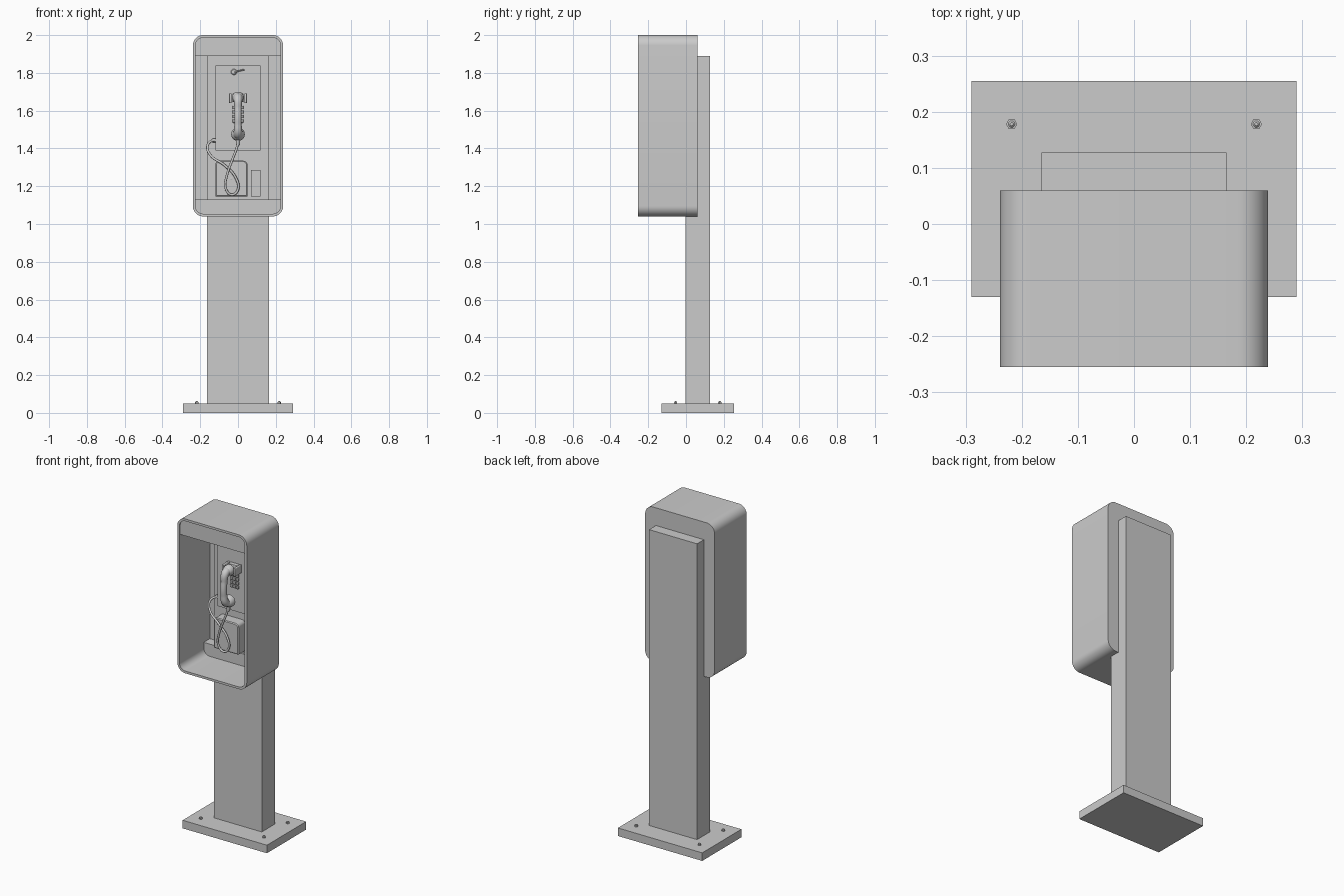
import bpy, bmesh, math
from mathutils import Matrix, Vector

if "Cube" in bpy.data.objects:
    bpy.data.objects.remove(bpy.data.objects["Cube"])


def finish(name, bm, smooth=True):
    bmesh.ops.recalc_face_normals(bm, faces=bm.faces)
    me = bpy.data.meshes.new(name)
    bm.to_mesh(me)
    bm.free()
    ob = bpy.data.objects.new(name, me)
    bpy.context.collection.objects.link(ob)
    bpy.ops.object.select_all(action='DESELECT')
    ob.select_set(True)
    bpy.context.view_layer.objects.active = ob
    if smooth:
        bpy.ops.object.shade_smooth_by_angle(angle=math.radians(35))
    return ob


def box(name, x0, x1, y0, y1, z0, z1, bevel=0):
    bm = bmesh.new()
    m = Matrix.Translation(((x0 + x1) / 2, (y0 + y1) / 2, (z0 + z1) / 2))
    bmesh.ops.create_cube(bm, size=1, matrix=m @ Matrix.Diagonal((x1 - x0, y1 - y0, z1 - z0, 1)))
    if bevel:
        bmesh.ops.bevel(bm, geom=bm.edges[:], offset=bevel, segments=3, profile=0.5, affect='EDGES')
    return finish(name, bm, bool(bevel))


def round_rect(x0, x1, z0, z1, radii, n=10):
    """Outline with radii for bottom-left, bottom-right, top-right, top-left."""
    pts = []
    for i, (x, z, sx, sz) in enumerate([(x0, z0, 1, 1), (x1, z0, -1, 1), (x1, z1, -1, -1), (x0, z1, 1, -1)]):
        r = radii[i]
        if not r:
            pts.append((x, z))
            continue
        for k in range(n + 1):
            a = math.pi * (1 + i / 2) + math.pi / 2 * k / n
            pts.append((x + sx * r + r * math.cos(a), z + sz * r + r * math.sin(a)))
    return pts


def loft(name, rings):
    """Join rings of (outline, y), capping the first and last."""
    bm = bmesh.new()
    loops = [[bm.verts.new((x, y, z)) for x, z in pts] for pts, y in rings]
    for a, b in zip(loops, loops[1:]):
        for i in range(len(a)):
            j = (i + 1) % len(a)
            bm.faces.new((a[i], a[j], b[j], b[i]))
    bm.faces.new(loops[0])
    bm.faces.new(loops[-1])
    return finish(name, bm)


def lathe(name, profile, origin, axis, n=32):
    """Turned part; profile is (radius, distance along axis)."""
    bm = bmesh.new()
    q = Vector(axis).to_track_quat('Z', 'Y')
    loops = []
    for r, h in profile:
        loops.append([bm.verts.new(Vector(origin) + q @ Vector(
            (r * math.cos(2 * math.pi * k / n), r * math.sin(2 * math.pi * k / n), h))) for k in range(n)])
    for a, b in zip(loops, loops[1:]):
        for i in range(n):
            j = (i + 1) % n
            bm.faces.new((a[i], a[j], b[j], b[i]))
    bm.faces.new(loops[0])
    bm.faces.new(loops[-1])
    return finish(name, bm)


def tube(name, pts, radius, res=3, steps=8, scales=None):
    cu = bpy.data.curves.new(name, 'CURVE')
    cu.dimensions = '3D'
    cu.bevel_depth, cu.bevel_resolution, cu.resolution_u = radius, res, steps
    cu.use_fill_caps = True
    sp = cu.splines.new('BEZIER')
    sp.bezier_points.add(len(pts) - 1)
    for i, (p, co) in enumerate(zip(sp.bezier_points, pts)):
        p.co = co
        p.handle_left_type = p.handle_right_type = 'AUTO'
        p.radius = scales[i] if scales else 1
    ob = bpy.data.objects.new(name, cu)
    bpy.context.collection.objects.link(ob)
    bpy.ops.object.select_all(action='DESELECT')
    ob.select_set(True)
    bpy.context.view_layer.objects.active = ob
    bpy.ops.object.convert(target='MESH')
    bpy.ops.object.shade_smooth_by_angle(angle=math.radians(40))


# Base plate, anchor bolts and post
box("base_plate", -0.29, 0.29, -0.13, 0.255, 0, 0.05)
for x in (-0.218, 0.218):
    for y in (-0.055, 0.178):
        lathe("anchor_nut", [(0.010, 0), (0.010, 0.008)], (x, y, 0.05), (0, 0, 1), 6)
        lathe("anchor_bolt", [(0.006, 0), (0.006, 0.010), (0.003, 0.013)], (x, y, 0.05), (0, 0, 1), 16)
box("post", -0.165, 0.165, -0.002, 0.127, 0.05, 1.89)

# Open-fronted hood with rounded corners
outer = round_rect(-0.239, 0.239, 1.04, 2.0, [0.055] * 4)
inner = round_rect(-0.225, 0.225, 1.054, 1.986, [0.041] * 4)
loft("hood", [(outer, 0.06), (outer, -0.255), (inner, -0.255), (inner, 0.045)])

# Header light box and lower back ledge, following the hood corners
loft("header_box", [(round_rect(-0.225, 0.225, 1.89, 1.986, [0, 0, 0.041, 0.041]), y) for y in (0.045, -0.247)])
loft("lower_ledge", [(round_rect(-0.225, 0.225, 1.054, 1.13, [0.041, 0.041, 0, 0]), y) for y in (0.045, -0.015)])

# Telephone body
box("phone_faceplate", -0.12, 0.12, -0.03, 0, 1.39, 1.84)
vault = round_rect(-0.12, 0.05, 1.145, 1.335, [0.004, 0.004, 0.022, 0.022])
vault_in = round_rect(-0.115, 0.045, 1.150, 1.330, [0.003, 0.003, 0.018, 0.018])
loft("coin_vault", [(vault, 0), (vault, -0.064), (vault_in, -0.069)])
lathe("vault_lock", [(0.007, 0), (0.007, 0.005), (0.004, 0.006)], (-0.035, -0.068, 1.24), (0, -1, 0), 20)
box("coin_return", 0.07, 0.12, -0.014, 0, 1.145, 1.285)
box("coin_return_flap", 0.077, 0.113, -0.019, -0.01, 1.155, 1.24)
lathe("release_knob", [(0.016, 0), (0.016, 0.005), (0.012, 0.008)], (-0.022, -0.03, 1.805), (0, -1, 0), 24)
tube("release_lever", [(-0.018, -0.040, 1.803), (0.01, -0.042, 1.812), (0.034, -0.042, 1.818)], 0.004)
box("coin_slot", 0.062, 0.068, -0.035, -0.025, 1.782, 1.83)

# Keypad
for row in range(4):
    for col in (-1, 0, 1):
        x, z = col * 0.020, 1.545 + row * 0.024
        box("key", x - 0.008, x + 0.008, -0.040, -0.029, z - 0.009, z + 0.009, 0.002)

# Handset cradle: a backing block and two prongs
box("cradle_back", -0.03, 0.03, -0.055, -0.028, 1.645, 1.69, 0.004)
for s in (-1, 1):
    xs = sorted((s * 0.034, s * 0.047))
    box("cradle_prong", xs[0], xs[1], -0.095, -0.028, 1.64, 1.692, 0.004)

# Handset
tube("handset_handle", [(0, -0.098, 1.668), (0, -0.122, 1.665), (0, -0.137, 1.61),
                        (0, -0.138, 1.53), (0, -0.122, 1.48), (0, -0.098, 1.474)],
     0.019, 5, 8, [1.35, 1.25, 1, 1, 1.25, 1.4])
lathe("earpiece", [(0.024, 0), (0.032, 0.004), (0.032, 0.018), (0.026, 0.036), (0.016, 0.046)],
      (0, -0.076, 1.668), (0, -1, 0))
lathe("mouthpiece", [(0.026, 0), (0.036, 0.004), (0.036, 0.018), (0.028, 0.038), (0.016, 0.048)],
      (0, -0.074, 1.475), (0, -1, 0))

# Armoured cord with end fittings
tube("cord", [(0, -0.095, 1.45), (-0.005, -0.10, 1.41), (-0.03, -0.105, 1.34), (-0.058, -0.105, 1.26),
              (-0.065, -0.10, 1.19), (-0.035, -0.095, 1.155), (-0.001, -0.092, 1.18),
              (-0.012, -0.088, 1.245), (-0.07, -0.085, 1.31), (-0.146, -0.065, 1.365),
              (-0.162, -0.05, 1.41), (-0.145, -0.035, 1.437), (-0.115, -0.018, 1.442)], 0.0065)
lathe("cord_collar", [(0.011, 0), (0.011, 0.02), (0.008, 0.03)], (0, -0.095, 1.445), (0, 0, -1), 20)
lathe("cord_outlet", [(0.010, 0), (0.010, 0.016), (0.008, 0.02)], (-0.118, -0.018, 1.442), (-1, 0, 0), 20)
